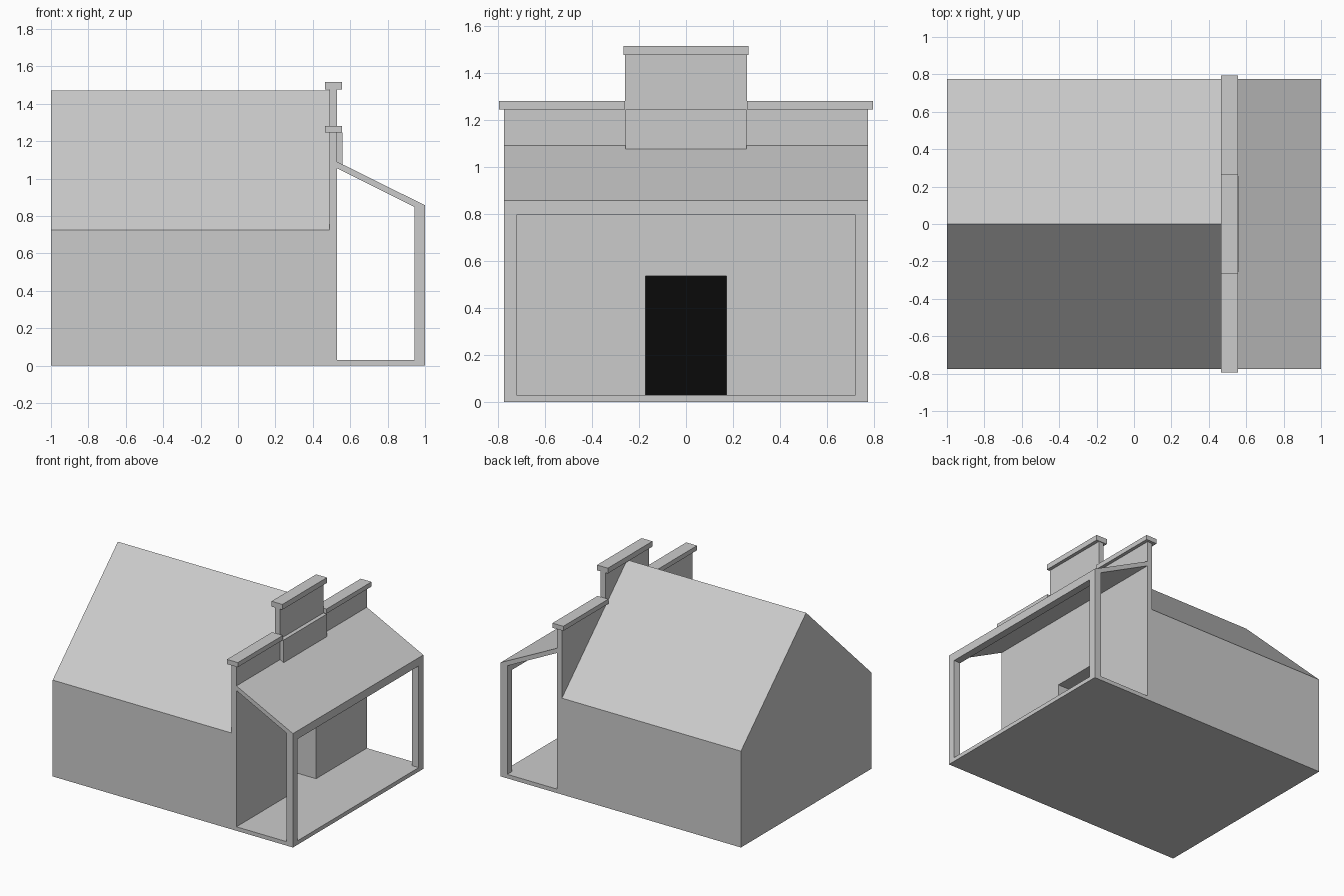
import bpy
from mathutils import Vector

cube = bpy.data.objects.get("Cube")
if cube:
    bpy.data.objects.remove(cube, do_unlink=True)


def material(name, rgb):
    mat = bpy.data.materials.new(name)
    mat.use_nodes = True
    mat.diffuse_color = (*rgb, 1)
    mat.node_tree.nodes["Principled BSDF"].inputs["Base Color"].default_value = (*rgb, 1)
    return mat


GREY = material("light_grey", (0.6, 0.6, 0.6))
BLACK = material("black", (0.003, 0.003, 0.003))


def prism(name, profile, axis, lo, hi, mat=GREY):
    """Extrude a closed 2D profile along x (profile is y, z) or y (profile is x, z)."""
    def place(p, t):
        return Vector((t, p[0], p[1])) if axis == "x" else Vector((p[0], t, p[1]))
    n = len(profile)
    verts = [place(p, t) for t in (lo, hi) for p in profile]
    faces = [list(range(n)), list(range(n, 2 * n))]
    faces += [[i, (i + 1) % n, n + (i + 1) % n, n + i] for i in range(n)]
    mesh = bpy.data.meshes.new(name)
    mesh.from_pydata(verts, [], faces)
    mesh.materials.append(mat)
    obj = bpy.data.objects.new(name, mesh)
    bpy.context.collection.objects.link(obj)
    # Consistent outward normals
    bpy.context.view_layer.objects.active = obj
    bpy.ops.object.mode_set(mode="EDIT")
    bpy.ops.mesh.select_all(action="SELECT")
    bpy.ops.mesh.normals_make_consistent(inside=False)
    bpy.ops.object.mode_set(mode="OBJECT")
    return obj


def box(name, x, y, z, mat=GREY):
    rect = [(y[0], z[0]), (y[1], z[0]), (y[1], z[1]), (y[0], z[1])]
    return prism(name, rect, "x", x[0], x[1], mat)


def cut(obj, cutter):
    mod = obj.modifiers.new("doorway", "BOOLEAN")
    mod.operation = "DIFFERENCE"
    mod.solver = "EXACT"
    mod.object = cutter
    bpy.context.view_layer.objects.active = obj
    bpy.ops.object.modifier_apply(modifier=mod.name)


W = 0.775              # half width of the building
C = 0.26               # half width of the raised centre parapet
WALL = (0.49, 0.53)    # facade thickness
CAP = (0.465, 0.555)   # coping thickness
FLOOR = 0.03
DOOR = 0.172
DOOR_BACK = 0.25

# Gabled house and stepped facade
house = prism("house", [(-W, 0), (W, 0), (W, 0.725), (0, 1.47), (-W, 0.725)],
              "x", -1, WALL[0])
facade = prism("facade", [(-W, 0), (W, 0), (W, 1.25), (C, 1.25), (C, 1.48),
                          (-C, 1.48), (-C, 1.25), (-W, 1.25)], "x", *WALL)

# Recessed doorway with a dark back
cutter = box("doorway_cutter", (DOOR_BACK, 0.6), (-DOOR, DOOR), (FLOOR, 0.535))
for part in (house, facade):
    cut(part, cutter)
bpy.data.objects.remove(cutter, do_unlink=True)
box("door_panel", (DOOR_BACK, DOOR_BACK + 0.005), (-DOOR, DOOR), (FLOOR, 0.535), BLACK)

# Parapet copings
box("centre_coping", CAP, (-0.265, 0.265), (1.475, 1.515))
for side, y in (("right", (-0.795, -C)), ("left", (C, 0.795))):
    box(side + "_coping", CAP, y, (1.245, 1.28))

# Raised panel under the centre parapet
prism("centre_panel", [(0.53, 1.085), (0.56, 1.07), (0.56, 1.245), (0.53, 1.245)],
      "y", -0.257, 0.257)

# Porch: floor, sloping roof, header and two posts
box("porch_floor", (0.53, 1), (-W, W), (0, FLOOR))
prism("porch_roof", [(0.53, 1.055), (0.945, 0.847), (1, 0.82), (1, 0.857), (0.53, 1.09)],
      "y", -W, W)
box("porch_header", (0.945, 1), (-W, W), (0.795, 0.847))
for side, s in (("right", -1), ("left", 1)):
    box(side + "_post", (0.945, 1), sorted((s * 0.72, s * W)), (FLOOR, 0.795))
